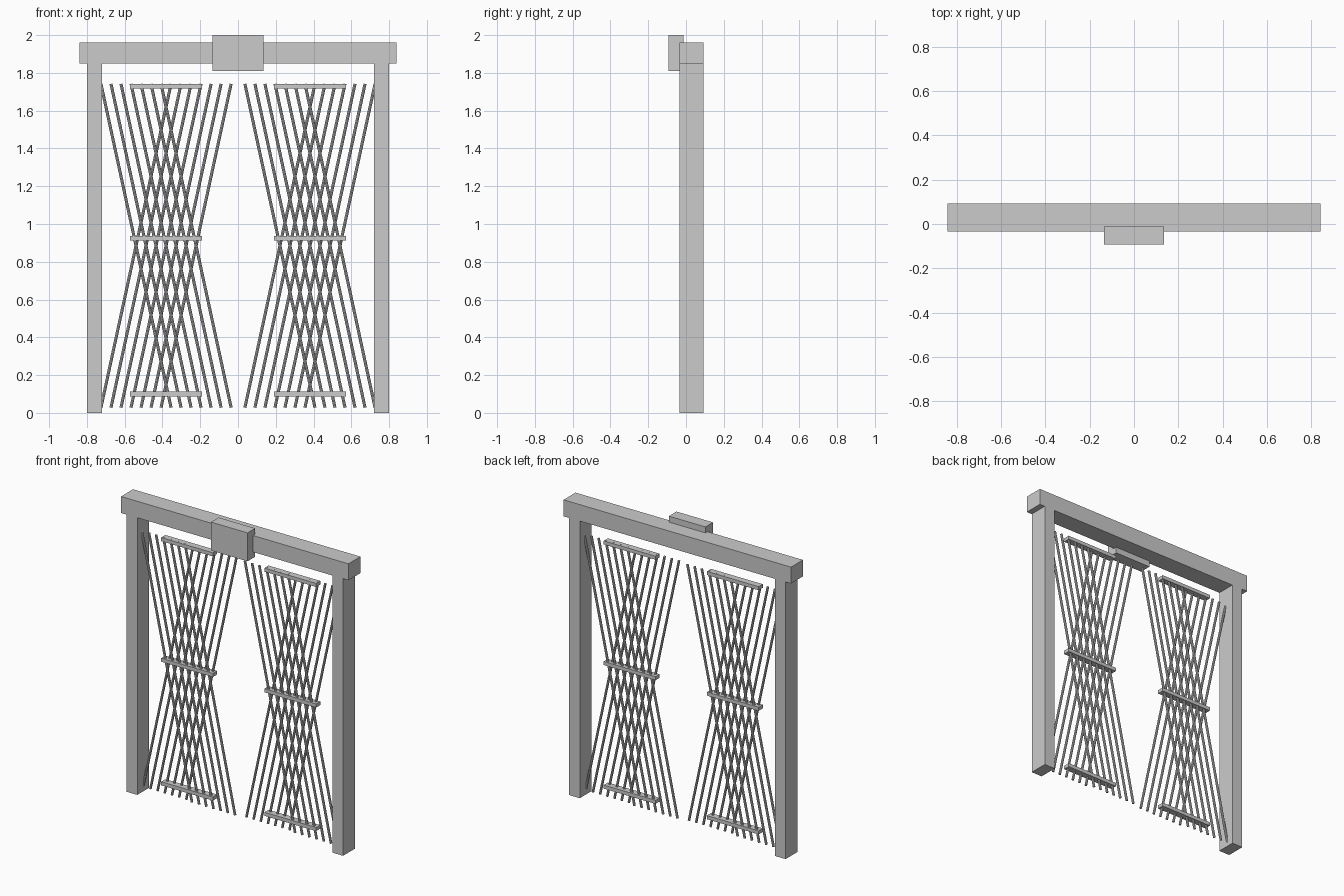
import bpy
from mathutils import Vector

if "Cube" in bpy.data.objects:
    bpy.data.objects.remove(bpy.data.objects["Cube"])

YC = 0.029  # depth centre of posts, beam and lattice


def box(name, x0, x1, y0, y1, z0, z1):
    bpy.ops.mesh.primitive_cube_add(size=1, location=((x0+x1)/2, (y0+y1)/2, (z0+z1)/2))
    o = bpy.context.object
    o.name = name
    o.scale = (x1-x0, y1-y0, z1-z0)
    bpy.ops.object.transform_apply(location=False, rotation=False, scale=True)
    return o


def rod(name, a, b, r=0.008, sides=8):
    a, b = Vector(a), Vector(b)
    d = b - a
    bpy.ops.mesh.primitive_cylinder_add(vertices=sides, radius=r, depth=d.length, location=(a+b)/2)
    o = bpy.context.object
    o.name = name
    o.rotation_euler = d.to_track_quat('Z', 'Y').to_euler()
    bpy.ops.object.shade_smooth_by_angle()
    return o


# Frame: lintel and sign block on its front
box("lintel", -0.84, 0.84, -0.034, 0.092, 1.85, 1.96)
box("sign_block", -0.135, 0.135, -0.092, -0.012, 1.81, 2.0)

N, STEP = 7, 0.053
for side, s in (("left", -1), ("right", 1)):
    # Square post
    box(side + "_post", *sorted((s*0.72, s*0.80)), -0.034, 0.092, 0, 1.85)
    cx = s*0.381
    # Horizontal rails of the gate leaf
    for label, z in (("bottom", 0.10), ("middle", 0.925), ("top", 1.73)):
        box(f"{side}_{label}_rail", cx-0.191, cx+0.191, YC-0.022, YC+0.022, z-0.012, z+0.012)
    # Crossed slanting bars
    for lean in (-1, 1):
        for i in range(N):
            xo = lean*(6.5 - i)*STEP
            y = YC + lean*0.008
            rod(f"{side}_bar", (cx+xo, y, 1.742), (cx+xo-lean*N*STEP, y, 0.028))
